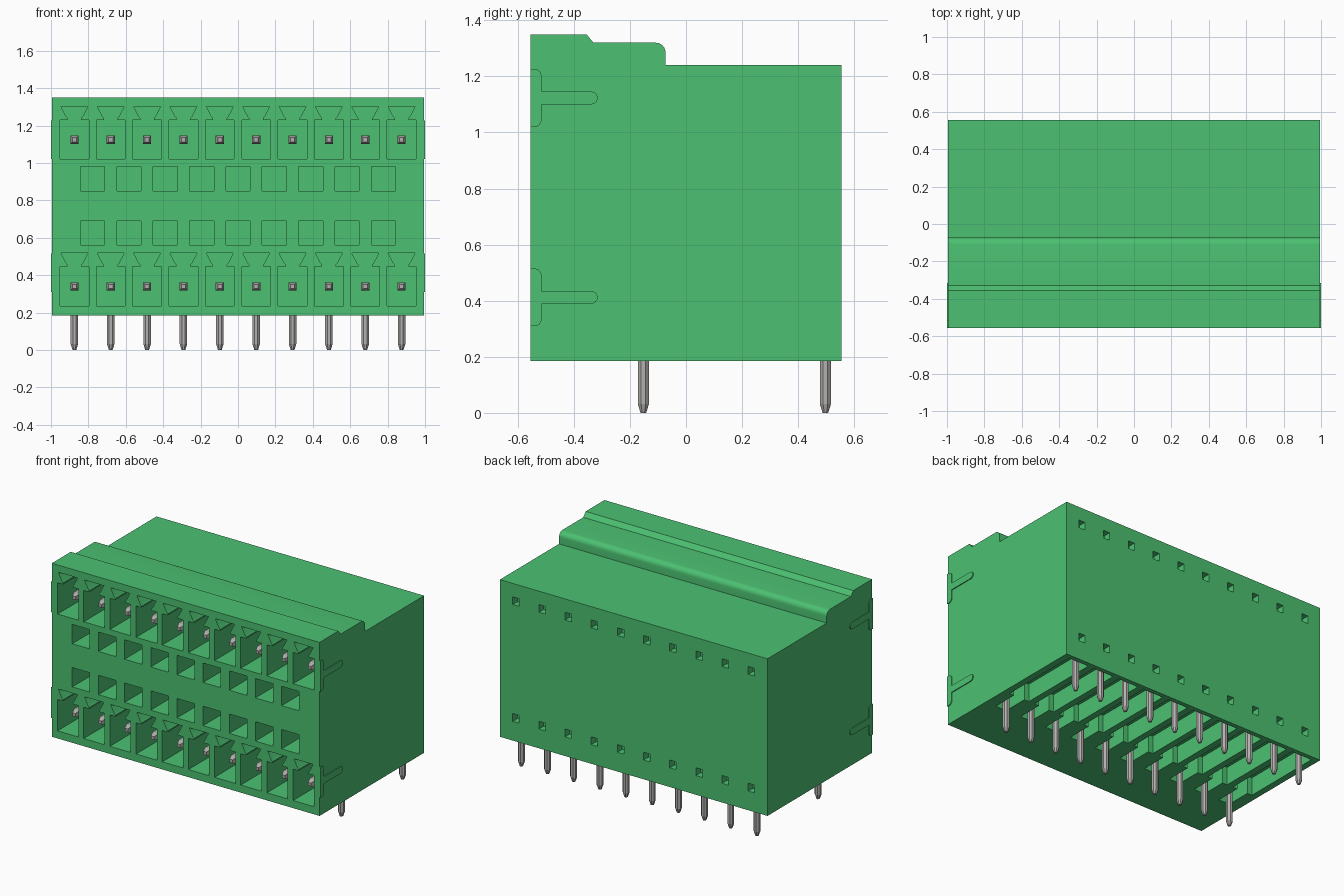
import bpy, bmesh, math
from mathutils import Matrix, Vector

cube = bpy.data.objects.get("Cube")
if cube:
    bpy.data.objects.remove(cube, do_unlink=True)

COLUMNS = 10
PITCH = 0.1944
HALF_WIDTH = 0.994
FRONT, BACK, BASE = -0.555, 0.555, 0.185
PIN_ROWS = (1.124, 0.34)


def material(name, colour):
    mat = bpy.data.materials.new(name)
    mat.use_nodes = True
    mat.diffuse_color = (*colour, 1)
    mat.node_tree.nodes["Principled BSDF"].inputs["Base Color"].default_value = (*colour, 1)
    return mat


def make_object(name, bm, mat):
    bmesh.ops.recalc_face_normals(bm, faces=bm.faces)
    mesh = bpy.data.meshes.new(name)
    bm.to_mesh(mesh)
    bm.free()
    mesh.materials.append(mat)
    obj = bpy.data.objects.new(name, mesh)
    bpy.context.collection.objects.link(obj)
    return obj


def prism(bm, points, axis, start, end):
    """Extrude a flat outline along the given axis, from start to end."""
    place = {"x": lambda p, d: (d, p[0], p[1]),
             "y": lambda p, d: (p[0], d, p[1]),
             "z": lambda p, d: (p[0], p[1], d)}[axis]
    face = bm.faces.new([bm.verts.new(place(p, start)) for p in points])
    out = bmesh.ops.extrude_face_region(bm, geom=[face])
    moved = [v for v in out["geom"] if isinstance(v, bmesh.types.BMVert)]
    bmesh.ops.translate(bm, verts=moved, vec=Vector(place((0, 0), end - start)))


def rect(cx, cy, w, h):
    return [(cx + sx * w / 2, cy + sy * h / 2)
            for sx, sy in ((-1, -1), (1, -1), (1, 1), (-1, 1))]


def arc(cx, cy, r, a0, a1, steps=6):
    angles = [math.radians(a0 + (a1 - a0) * i / steps) for i in range(steps + 1)]
    return [(cx + r * math.cos(a), cy + r * math.sin(a)) for a in angles]


def mirrored(half, cx, cy):
    """Close a half outline by reflecting it in its vertical axis."""
    return [(cx + x, cy + y) for x, y in half] + [(cx - x, cy + y) for x, y in reversed(half)]


def pin(bm, tip, axis, length, half, sides):
    """Straight pin with a tapered tip, running from tip along axis."""
    radius = half / math.cos(math.pi / sides)
    turn = Vector(axis).to_track_quat("Z", "Y").to_matrix().to_4x4()
    base = Matrix.Translation(tip) @ turn @ Matrix.Rotation(math.pi / sides, 4, "Z")
    taper = 0.032
    for r1, r2, a, b in ((radius * 0.5, radius, 0, taper), (radius, radius, taper, length)):
        bmesh.ops.create_cone(bm, cap_ends=True, segments=sides, radius1=r1, radius2=r2,
                              depth=b - a, matrix=base @ Matrix.Translation((0, 0, (a + b) / 2)))
    bmesh.ops.remove_doubles(bm, verts=bm.verts, dist=1e-5)


green = material("green plastic", (0.072, 0.533, 0.168))
metal = material("grey metal", (0.45, 0.44, 0.43))
columns = [(i - (COLUMNS - 1) / 2) * PITCH for i in range(COLUMNS)]

# Housing: stepped side profile
bm = bmesh.new()
profile = [(FRONT, BASE), (BACK, BASE), (BACK, 1.24), (-0.073, 1.24)]
profile += arc(-0.108, 1.285, 0.035, 0, 90)
profile += [(-0.33, 1.32), (-0.355, 1.35), (FRONT, 1.35)]
prism(bm, profile, "x", -HALF_WIDTH, HALF_WIDTH)
housing = make_object("housing", bm, green)

# Cutters: plug sockets, coding holes, rear openings and underside slots
bm = bmesh.new()
socket = [(0.077, -0.104), (0.077, 0.106), (0.036, 0.106), (0.036, 0.115),
          (0.045, 0.126), (0.072, 0.178)]
slot = [(0.04, -0.2), (0.04, -0.03), (0.075, -0.03), (0.075, 0.525)]
for x in columns:
    for z in PIN_ROWS:
        prism(bm, mirrored(socket, x, z), "y", FRONT - 0.05, -0.22)
        prism(bm, rect(x, z, 0.048, 0.052), "y", BACK - 0.05, BACK + 0.05)
    prism(bm, mirrored(slot, x, 0), "z", BASE - 0.05, BASE + 0.12)
for x in columns[:-1]:
    for z in (0.915, 0.625):
        prism(bm, rect(x + PITCH / 2, z, 0.13, 0.13), "y", FRONT - 0.05, -0.25)
cutter = make_object("cutter", bm, green)
cutter.hide_render = True

bpy.context.view_layer.objects.active = housing
cut = housing.modifiers.new("openings", "BOOLEAN")
cut.operation = "DIFFERENCE"
cut.solver = "EXACT"
cut.object = cutter
bpy.ops.object.modifier_apply(modifier=cut.name)
bpy.data.objects.remove(cutter, do_unlink=True)
housing.select_set(True)
bpy.ops.object.shade_smooth_by_angle(angle=math.radians(30))

# Side latches: thin raised T shapes
bm = bmesh.new()
for zc in (1.123, 0.412):
    upper = [(FRONT, 0.103)] + arc(-0.54, 0.078, 0.025, 90, 0, 4)
    upper += [(-0.515, 0.023)] + arc(-0.338, 0, 0.023, 90, 0, 4)
    lower = [(y, -z) for y, z in reversed(upper[:-1])]
    outline = [(y, zc + z) for y, z in upper + lower]
    for side in (-1, 1):
        prism(bm, outline, "x", side * (HALF_WIDTH - 0.002), side)
make_object("side_latches", bm, green)

# Contact pins inside the sockets
bm = bmesh.new()
for x in columns:
    for z in PIN_ROWS:
        pin(bm, (x, -0.49, z), (0, 1, 0), 0.29, 0.022, 4)
make_object("contact_pins", bm, metal)

# Solder pins below the housing
for name, y in (("front_solder_pins", -0.152), ("rear_solder_pins", 0.497)):
    bm = bmesh.new()
    for x in columns:
        pin(bm, (x, y, 0), (0, 0, 1), 0.31, 0.02, 8)
    make_object(name, bm, metal)
